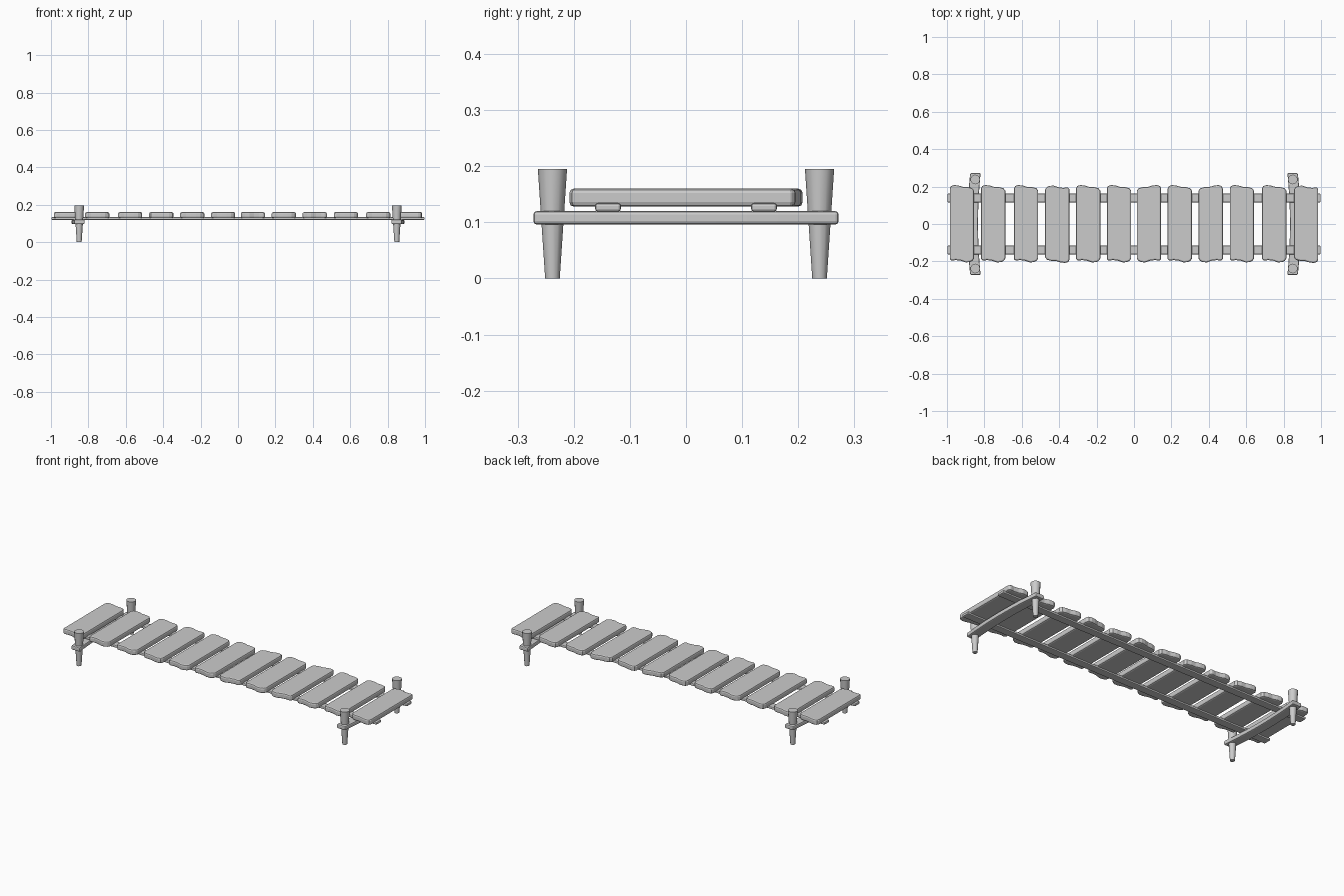
import bpy, math

if "Cube" in bpy.data.objects:
    bpy.data.objects.remove(bpy.data.objects["Cube"])


def prism(name, outline, z0, z1, bevel, segs=2):
    """Extrude a closed xy outline (counter-clockwise) from z0 to z1 and round its edges."""
    n = len(outline)
    verts = [(x, y, z) for z in (z0, z1) for x, y in outline]
    faces = [tuple(reversed(range(n))), tuple(range(n, 2 * n))]
    faces += [(i, (i + 1) % n, n + (i + 1) % n, n + i) for i in range(n)]
    me = bpy.data.meshes.new(name)
    me.from_pydata(verts, [], faces)
    ob = bpy.data.objects.new(name, me)
    bpy.context.collection.objects.link(ob)
    b = ob.modifiers.new("bevel", "BEVEL")
    b.width, b.segments = bevel, segs
    b.limit_method, b.angle_limit = "ANGLE", math.radians(50)
    return ob


# Planks: straight sides, wavy worn ends, turned around for variety
BACK = [(1, .178), (.85, .191), (.5, .197), (.1, .198), (-.3, .206), (-.65, .208), (-.9, .203), (-1, .190)]
FRONT = [(-1, -.186), (-.9, -.196), (-.5, -.193), (-.1, -.196), (.3, -.205), (.65, -.204), (.88, -.196), (1, -.184)]
centres = [-.92, -.753, -.577, -.41, -.245, -.08, .08, .245, .41, .577, .75, .92]
flips = [(1, 1), (1, 1), (1, 1), (-1, -1), (1, 1), (1, 1),
         (-1, 1), (1, 1), (-1, 1), (1, 1), (1, 1), (-1, -1)]
for i, (cx, (fx, fy)) in enumerate(zip(centres, flips)):
    pts = [(cx + u * .065 * fx, y * fy) for u, y in FRONT + BACK]
    if fx * fy < 0:
        pts.reverse()
    prism(f"plank_{i + 1}", pts, .128, .16, .008)

# Two long rails under the planks
for side, s in (("front", -1), ("back", 1)):
    y = s * .139
    prism(f"{side}_rail", [(-.998, y - .023), (.998, y - .023), (.998, y + .023), (-.998, y + .023)],
          .119, .134, .005)

# Bowed cross beams and tapered posts at each end
for side, s in (("left", -1), ("right", 1)):
    ys = [-.272 + .544 * i / 10 for i in range(11)]
    bow = [s * (.848 + .014 * (1 - (y / .272) ** 2)) for y in ys]
    outer = [(x + .028, y) for x, y in zip(bow, ys)]
    inner = [(x - .028, y) for x, y in zip(bow, ys)]
    prism(f"{side}_cross_beam", outer + inner[::-1], .096, .12, .006)
    for end, t in (("front", -1), ("back", 1)):
        bpy.ops.mesh.primitive_cone_add(vertices=12, radius1=.013, radius2=.026, depth=.195,
                                        location=(s * .849, t * .238, .0975))
        bpy.context.object.name = f"{side}_{end}_post"
        bpy.ops.object.shade_smooth_by_angle(angle=math.radians(35))
